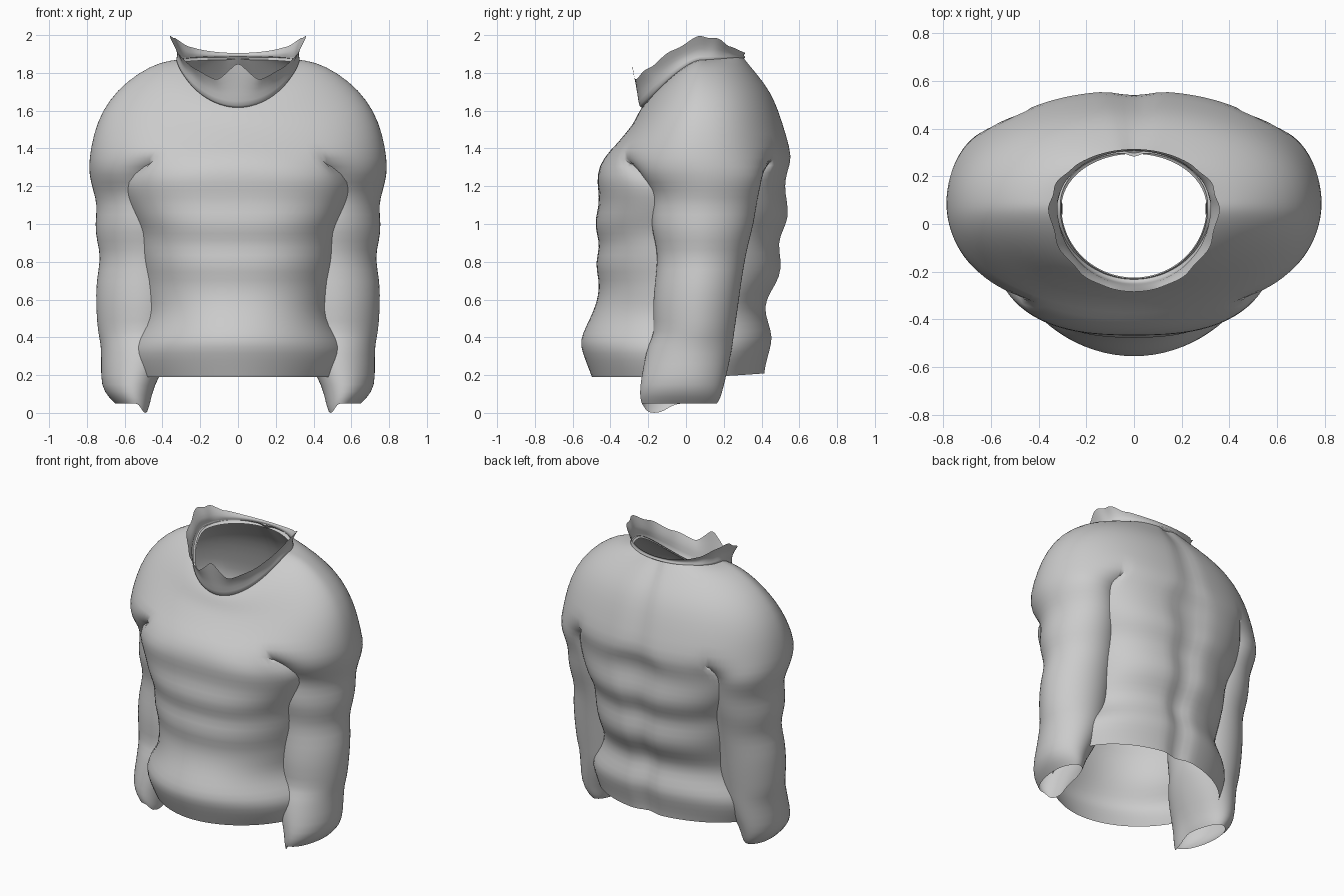
import bpy
import bmesh
from math import sin, cos, pi, radians, exp

cube = bpy.data.objects.get("Cube")
if cube:
    bpy.data.objects.remove(cube, do_unlink=True)

cloth = bpy.data.materials.new("grey_cloth")
cloth.use_nodes = True
cloth.diffuse_color = (0.6, 0.6, 0.6, 1)
cloth.node_tree.nodes["Principled BSDF"].inputs["Base Color"].default_value = (0.6, 0.6, 0.6, 1)

HALF = 32            # segments from front centre round to back centre
F, B = 6, 26         # front and back armpit corners on the half ring
BRIDGE = 10          # segments crossing the armpit
MID_Y = 0.07


def half_ring(front, side, back, count, front_power=1.0, back_power=1.0, groove=0.0):
    """Half loop at x >= 0; front and back are (y, z), side is (x, z)."""
    points = []
    for i in range(count + 1):
        a = pi * i / count
        is_front = cos(a) > 0
        power = front_power if is_front else back_power
        y_end, z_end = front if is_front else back
        c = abs(cos(a)) ** power
        x = side[0] * abs(sin(a)) ** power if 0 < i < count else 0.0
        y = MID_Y + (y_end - MID_Y) * c
        z = side[1] + (z_end - side[1]) * c ** 1.4
        if i == count:
            y -= groove
        points.append((x, y, z))
    return points


def add_ring(bm, points):
    return [bm.verts.new(p) for p in points]


def bridge(bm, upper, lower, closed=False):
    n = len(upper)
    for i in range(n if closed else n - 1):
        j = (i + 1) % n
        bm.faces.new((upper[i], lower[i], lower[j], upper[j]))


def finish(bm, name):
    bmesh.ops.recalc_face_normals(bm, faces=bm.faces)
    mesh = bpy.data.meshes.new(name)
    bm.to_mesh(mesh)
    bm.free()
    obj = bpy.data.objects.new(name, mesh)
    bpy.context.collection.objects.link(obj)
    mesh.materials.append(cloth)
    mirror = obj.modifiers.new("Mirror", 'MIRROR')
    mirror.use_clip = True
    mirror.merge_threshold = 0.001
    smooth = obj.modifiers.new("Smooth", 'SUBSURF')
    smooth.levels = smooth.render_levels = 1
    bpy.ops.object.select_all(action='DESELECT')
    obj.select_set(True)
    bpy.context.view_layer.objects.active = obj
    bpy.ops.object.shade_smooth()


bm = bmesh.new()

# Yoke and shoulders: front (y, z), side (x, z), back (y, z), neck downwards
yoke = [
    ((-0.23, 1.62), (0.31, 1.87), (0.30, 1.89)),
    ((-0.245, 1.60), (0.41, 1.86), (0.33, 1.85)),
    ((-0.26, 1.57), (0.53, 1.80), (0.39, 1.78)),
    ((-0.28, 1.53), (0.64, 1.71), (0.45, 1.70)),
    ((-0.32, 1.48), (0.72, 1.60), (0.495, 1.60)),
    ((-0.37, 1.42), (0.765, 1.48), (0.535, 1.47)),
    ((-0.44, 1.35), (0.79, 1.34), (0.57, 1.35)),
]
rings = [add_ring(bm, half_ring(*row, HALF, back_power=0.92, groove=0.025)) for row in yoke]
for upper, lower in zip(rings, rings[1:]):
    bridge(bm, upper, lower)
base = rings[-1]

# Armpit strip splits the yoke into one torso loop and one sleeve loop
start, end = base[F].co, base[B].co
armpit = [bm.verts.new(start.lerp(end, k / BRIDGE)) for k in range(1, BRIDGE)]
for k, v in enumerate(armpit, 1):
    v.co.z += 0.04 * sin(pi * k / BRIDGE)

# Torso: z, half width, front y, back y
torso = [
    (1.26, 0.62, -0.475, 0.545), (1.18, 0.62, -0.465, 0.53),
    (1.10, 0.595, -0.46, 0.545), (1.02, 0.56, -0.485, 0.555),
    (0.95, 0.53, -0.475, 0.525), (0.88, 0.53, -0.455, 0.495),
    (0.79, 0.52, -0.485, 0.515), (0.70, 0.505, -0.46, 0.51),
    (0.62, 0.505, -0.465, 0.455), (0.54, 0.495, -0.49, 0.42),
    (0.46, 0.515, -0.53, 0.445), (0.38, 0.575, -0.565, 0.47),
    (0.32, 0.60, -0.55, 0.455), (0.23, 0.575, -0.515, 0.43),
    (0.19, 0.56, -0.50, 0.425),
]
upper = base[:F + 1] + armpit + base[B:]
for z, w, front, back in torso:
    power = 1.1 - 0.3 * z
    lower = add_ring(bm, half_ring((front, z), (w, z), (back, z + 0.02),
                                   len(upper) - 1, power, power, 0.045))
    bridge(bm, upper, lower)
    upper = lower

# Sleeve: z, inner x, outer x, front y, back y
sleeve = [
    (1.26, 0.37, 0.79, -0.24, 0.41), (1.18, 0.33, 0.77, -0.18, 0.39),
    (1.10, 0.31, 0.745, -0.175, 0.375), (1.00, 0.30, 0.76, -0.19, 0.36),
    (0.91, 0.30, 0.75, -0.165, 0.335), (0.82, 0.30, 0.725, -0.15, 0.315),
    (0.70, 0.30, 0.755, -0.165, 0.295), (0.55, 0.31, 0.755, -0.18, 0.275),
    (0.42, 0.33, 0.745, -0.165, 0.255), (0.37, 0.345, 0.73, -0.20, 0.25),
    (0.26, 0.39, 0.73, -0.225, 0.23), (0.14, 0.455, 0.735, -0.245, 0.20),
    (0.08, 0.475, 0.69, -0.245, 0.185), (0.05, 0.49, 0.66, -0.235, 0.165),
]
upper = base[F:B + 1] + armpit[::-1]
count = len(upper)
for z, inner, outer, front, back in sleeve:
    points = []
    for k in range(count):
        b = radians(-120) + 2 * pi * k / count
        dip = 0.05 * exp(-(cos(b + 2.4) - 1) ** 2 * 80) if z < 0.1 else 0
        y = (front + back) / 2 + (back - front) / 2 * sin(b)
        x = (inner + outer) / 2 + (outer - inner) / 2 * cos(b) + 0.1 * min(0, y - MID_Y)
        points.append((x, y, z - dip))
    lower = add_ring(bm, points)
    bridge(bm, upper, lower, closed=True)
    upper = lower
finish(bm, "sweater_body")

# Rolled neck seam and flared collar with a pointed front edge
bm = bmesh.new()
collar = [
    ((-0.225, 1.615), (0.305, 1.855), (0.295, 1.87)),
    ((-0.25, 1.615), (0.335, 1.87), (0.32, 1.88)),
    ((-0.255, 1.68), (0.315, 1.90), (0.305, 1.89)),
    ((-0.275, 1.73), (0.335, 1.94), (0.31, 1.90)),
    ((-0.285, 1.75), (0.355, 1.98), (0.315, 1.905)),
]
rings = []
for level, row in enumerate(collar):
    points = half_ring(*row, HALF)
    if level >= 3:
        for i, (x, y, z) in enumerate(points):
            peak = 0.11 * max(0, 1 - i / 3) * (level - 2) / 2
            ripple = 0.008 * sin(i * 1.3) if 3 < i < 24 else 0
            lift = 0.02 * exp(-((i - 19) / 4) ** 2)
            points[i] = (x + ripple, y, z + peak + ripple + lift)
    rings.append(add_ring(bm, points))
for lower, upper in zip(rings, rings[1:]):
    bridge(bm, upper, lower)
finish(bm, "collar")
